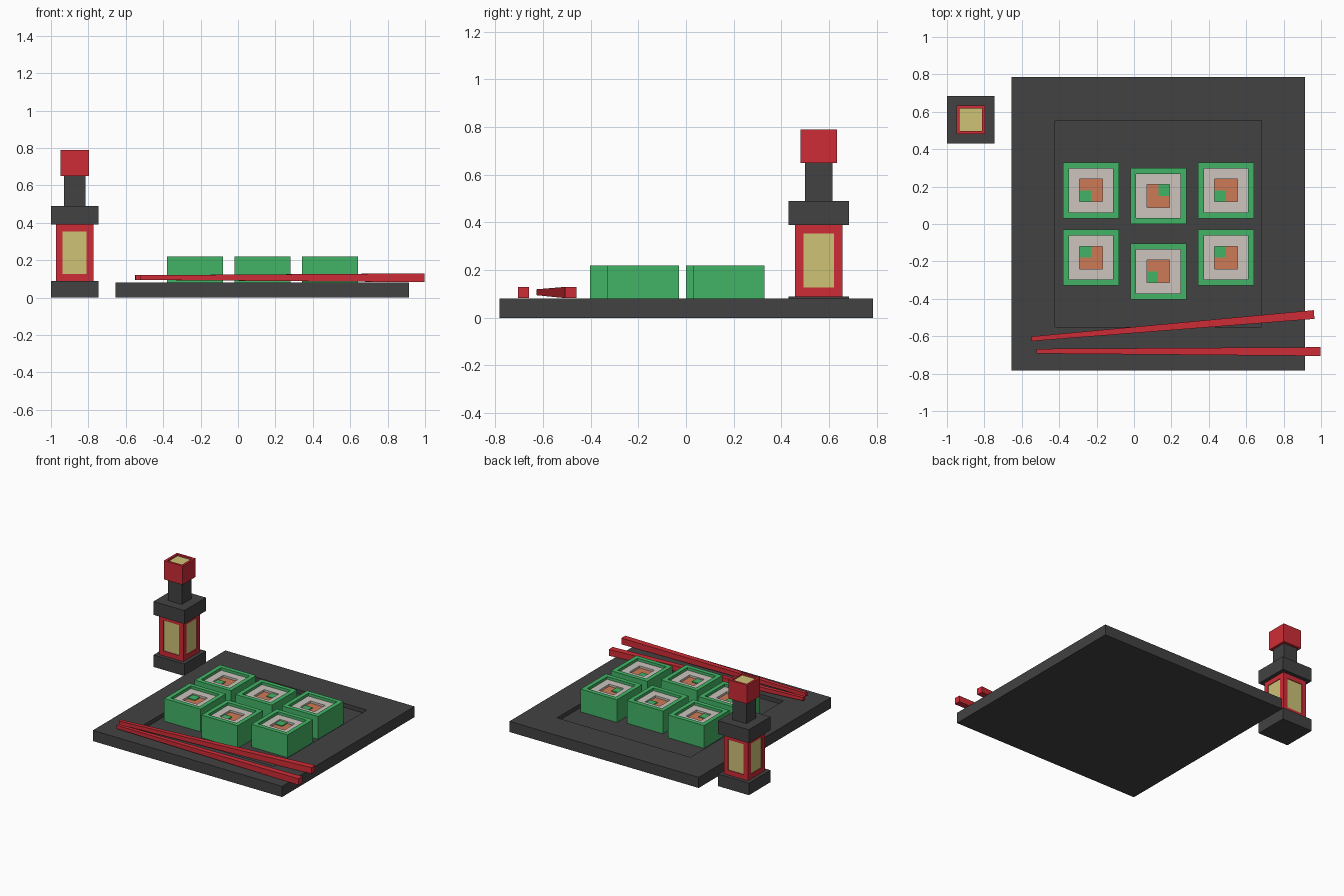
import bpy, bmesh
from mathutils import Vector

if "Cube" in bpy.data.objects:
    bpy.data.objects.remove(bpy.data.objects["Cube"])


def srgb(r, g, b):
    f = lambda c: c / 12.92 if c <= 0.04045 else ((c + 0.055) / 1.055) ** 2.4
    return (f(r / 255), f(g / 255), f(b / 255), 1)


def material(name, rgb):
    m = bpy.data.materials.new(name)
    m.diffuse_color = srgb(*rgb)
    m.use_nodes = True
    m.node_tree.nodes["Principled BSDF"].inputs["Base Color"].default_value = m.diffuse_color
    return m


GREY = material("charcoal", (66, 66, 66))
RED = material("red", (206, 44, 54))
GREEN = material("green", (66, 180, 102))
RICE = material("rice white", (204, 196, 190))
ORANGE = material("salmon", (204, 122, 86))
YELLOW = material("lamp yellow", (206, 194, 118))


def finish(bm, name, mats):
    bmesh.ops.recalc_face_normals(bm, faces=bm.faces)
    me = bpy.data.meshes.new(name)
    bm.to_mesh(me)
    bm.free()
    for m in mats:
        me.materials.append(m)
    ob = bpy.data.objects.new(name, me)
    bpy.context.collection.objects.link(ob)
    return ob


def box_bm(x0, x1, y0, y1, z0, z1):
    bm = bmesh.new()
    bmesh.ops.create_cube(bm, size=1)
    for v in bm.verts:
        v.co = Vector((x1 if v.co.x > 0 else x0,
                       y1 if v.co.y > 0 else y0,
                       z1 if v.co.z > 0 else z0))
    bm.normal_update()
    return bm


def square_bm(x, y, w, z0, z1):
    return box_bm(x - w / 2, x + w / 2, y - w / 2, y + w / 2, z0, z1)


def top_face(bm):
    return max(bm.faces, key=lambda f: f.calc_center_median().z + f.normal.z)


def recess(bm, face, rim, depth, wall_mat, floor_mat):
    """Inset a face by rim, then sink it straight down by depth."""
    n = face.normal.copy()
    bmesh.ops.inset_individual(bm, faces=[face], thickness=rim, use_even_offset=True)
    r = bmesh.ops.inset_individual(bm, faces=[face], thickness=0)
    for f in r["faces"]:
        f.material_index = wall_mat
    for v in face.verts:
        v.co -= n * depth
    face.material_index = floor_mat
    bm.normal_update()
    return face


# Serving tray with a shallow sunken middle
bm = box_bm(-0.655, 0.913, -0.782, 0.785, 0, 0.08)
f = top_face(bm)
bmesh.ops.inset_individual(bm, faces=[f], thickness=0.232, use_even_offset=True)
bmesh.ops.inset_individual(bm, faces=[f], thickness=0)
for v in f.verts:
    v.co.z -= 0.03
finish(bm, "tray", [GREY])

# Sushi rolls: centre and the corner holding the green filling
rolls = [(-0.23, 0.18, -1, -1), (0.13, 0.15, 1, 1), (0.492, 0.18, -1, -1),
         (-0.23, -0.18, -1, 1), (0.13, -0.253, -1, -1), (0.492, -0.18, -1, 1)]
for i, (x, y, sx, sy) in enumerate(rolls, 1):
    bm = square_bm(x, y, 0.30, 0.05, 0.22)
    f = recess(bm, top_face(bm), 0.032, 0.02, 0, 1)
    recess(bm, f, 0.057, 0.015, 1, 2)
    finish(bm, f"roll_{i}", [GREEN, RICE, ORANGE])
    bm = square_bm(x + sx * 0.031, y + sy * 0.031, 0.061, 0.183, 0.191)
    finish(bm, f"roll_filling_{i}", [GREEN])

# Tapered square chopsticks: thin end to thick end
sticks = [((-0.521, -0.680, 0.107), (0.997, -0.682, 0.106)),
          ((-0.549, -0.614, 0.107), (0.963, -0.484, 0.106))]
for i, (a, b) in enumerate(sticks, 1):
    a, b = Vector(a), Vector(b)
    d = (b - a).normalized()
    side = Vector((-d.y, d.x, 0)).normalized()
    up = Vector((0, 0, 1))
    bm = bmesh.new()
    ends = [[bm.verts.new(p + side * s * h + up * t * h)
             for s, t in ((-1, -1), (1, -1), (1, 1), (-1, 1))]
            for p, h in ((a, 0.0125), (b, 0.0235))]
    for q in ends:
        bm.faces.new(q)
    for k in range(4):
        j = (k + 1) % 4
        bm.faces.new((ends[0][k], ends[0][j], ends[1][j], ends[1][k]))
    finish(bm, f"chopstick_{i}", [RED])

# Lantern
LX, LY = -0.873, 0.557
for name, w, z0, z1 in (("lantern_base", 0.255, 0, 0.09),
                        ("lantern_roof", 0.255, 0.39, 0.49),
                        ("lantern_neck", 0.115, 0.49, 0.65)):
    finish(square_bm(LX, LY, w, z0, z1), name, [GREY])

# Lantern body with a glowing window on each side
bm = square_bm(LX, LY, 0.20, 0.09, 0.39)
for f in [f for f in bm.faces if abs(f.normal.z) < 0.5]:
    recess(bm, f, 0.036, 0.005, 0, 1)
finish(bm, "lantern_body", [RED, YELLOW])

# Red finial with a yellow sunken top
bm = square_bm(LX, LY, 0.154, 0.65, 0.79)
recess(bm, top_face(bm), 0.017, 0.012, 0, 1)
finish(bm, "lantern_finial", [RED, YELLOW])
